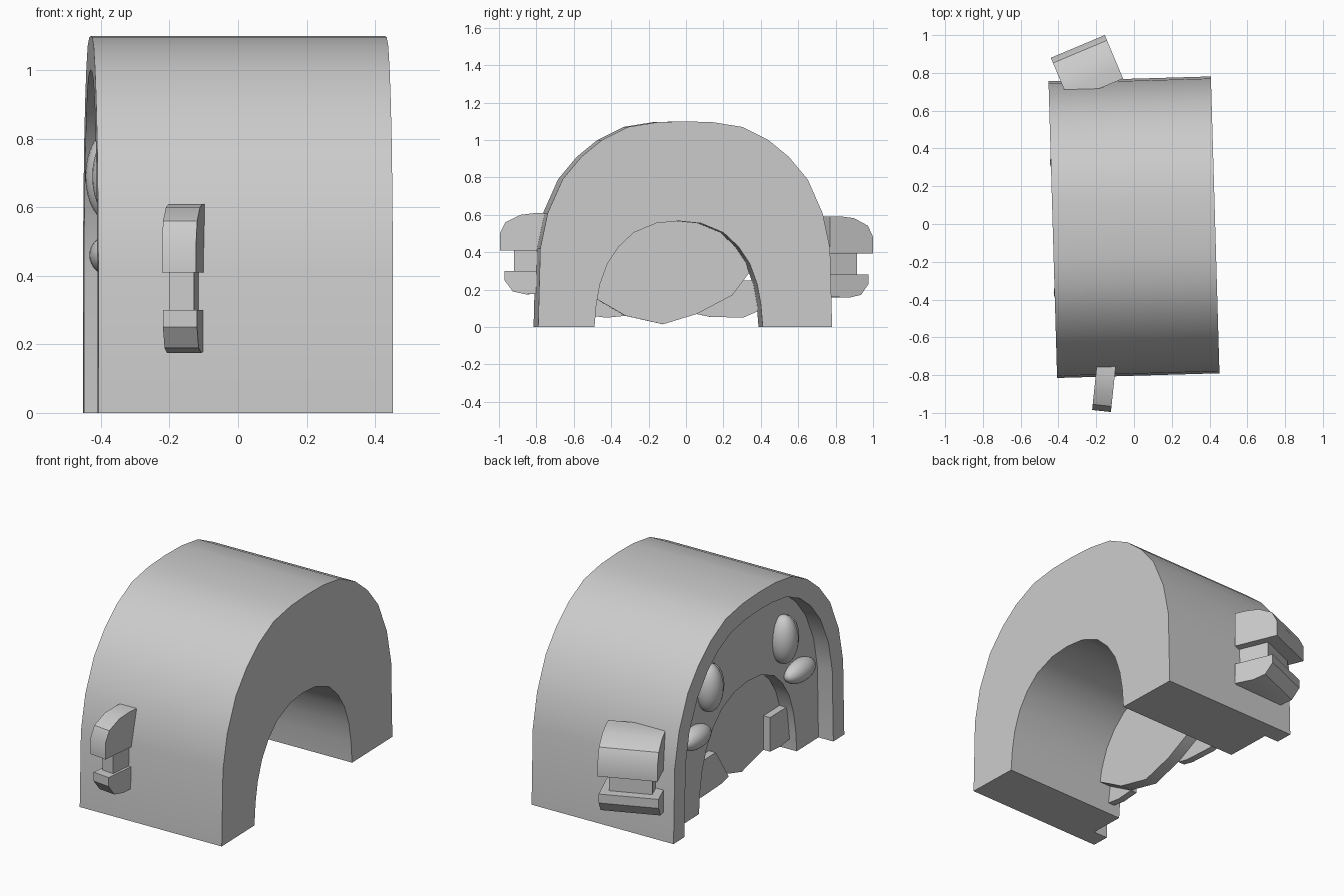
import bpy, bmesh, math
from mathutils import Matrix, Vector

if "Cube" in bpy.data.objects:
    bpy.data.objects.remove(bpy.data.objects["Cube"])

grey = bpy.data.materials.new("plain_grey")
grey.diffuse_color = (0.6, 0.6, 0.6, 1)
grey.use_nodes = True
grey.node_tree.nodes["Principled BSDF"].inputs["Base Color"].default_value = grey.diffuse_color
TURN = Matrix.Translation((0, -0.017, 0)) @ Matrix.Rotation(math.radians(1.66), 4, 'Z')


def finish(name, bm, matrix):
    bmesh.ops.recalc_face_normals(bm, faces=bm.faces)
    bm.transform(matrix)
    me = bpy.data.meshes.new(name)
    bm.to_mesh(me)
    bm.free()
    me.materials.append(grey)
    ob = bpy.data.objects.new(name, me)
    bpy.context.collection.objects.link(ob)
    bpy.ops.object.select_all(action='DESELECT')
    ob.select_set(True)
    bpy.context.view_layer.objects.active = ob
    bpy.ops.object.shade_smooth_by_angle(angle=math.radians(32))
    return ob


def add_prism(bm, pts, x0, x1):
    """Extrude a (y, z) outline along x."""
    a = [bm.verts.new((x0, y, z)) for y, z in pts]
    b = [bm.verts.new((x1, y, z)) for y, z in pts]
    bm.faces.new(a)
    bm.faces.new(b[::-1])
    for i in range(len(pts)):
        j = (i + 1) % len(pts)
        bm.faces.new((a[i], b[i], b[j], a[j]))


def arch(half, shift=0):
    """Mirror a half arch, listed from foot to crown."""
    return [(y + shift, z) for y, z in half] + [(shift - y, z) for y, z in half[-2::-1]]


outer = arch([(.786, 0), (.775, .42), (.735, .61), (.655, .79), (.555, .91),
              (.445, 1.0), (.305, 1.07), (.15, 1.095), (0, 1.1)])
recess = arch([(.685, 0), (.675, .4), (.64, .57), (.565, .73), (.475, .84),
               (.375, .92), (.255, .975), (.125, .995), (0, 1.0)])
tunnel = arch([(.45, 0), (.44, .12), (.42, .23), (.38, .34), (.32, .43),
               (.24, .505), (.12, .555), (0, .567)], -.035)

# Arched shell: outer skin, recessed face and open tunnel
FRONT, FACE, BACK = -.43, -.34, .43
bm = bmesh.new()


def loop(pts, x):
    return [bm.verts.new((x, y, z)) for y, z in pts]


def strip(a, b):
    for i in range(len(a) - 1):
        bm.faces.new((a[i], a[i + 1], b[i + 1], b[i]))


of, ob_ = loop(outer, FRONT), loop(outer, BACK)
rf, rb = loop(recess, FRONT), loop(recess, FACE)
tf, tb = loop(tunnel, FACE), loop(tunnel, BACK)
strip(of, ob_)
strip(rf, rb)
strip(tf, tb)
for a, b in ((of, rf), (rb, tf), (ob_, tb)):
    bm.faces.new(a + b[::-1])
for e in (0, -1):
    bm.faces.new((of[e], ob_[e], tb[e], tf[e], rb[e], rf[e]))
finish("arched_shell", bm, TURN)

# Faceted muzzle plate that closes the tunnel
bm = bmesh.new()
top = [p for p in tunnel if p[1] > .32]
add_prism(bm, top + [(-.49, .17), (-.3, .06), (-.1, .015), (.08, .07), (.27, .17), (.36, .29)],
          -.26, -.19)
finish("muzzle_plate", bm, TURN)

# Small jaw pieces in front of the muzzle plate
bm = bmesh.new()
add_prism(bm, [(.08, .07), (.15, .055), (.33, .05), (.41, .085), (.4, .25), (.2, .25)], -.3, -.26)
add_prism(bm, [(-.48, .06), (-.4, .05), (-.3, .06), (-.3, .25), (-.455, .25)], -.3, -.26)
finish("jaw_pieces", bm, TURN)


def ellipsoid(name, pos, size):
    bm = bmesh.new()
    bmesh.ops.create_uvsphere(bm, u_segments=24, v_segments=16, radius=1)
    finish(name, bm, TURN @ Matrix.Translation(pos) @ Matrix.Diagonal((*size, 1)))


# Eyes, eye rims and cheeks on the recessed face
for side, s in (("left", 1), ("right", -1)):
    ellipsoid(side + "_eye", (-.36, s * .345 + .01, .69), (.075, .075, .135))
    ellipsoid(side + "_eye_rim", (-.35, s * .345 - .03, .69), (.065, .065, .115))
    ellipsoid(side + "_cheek", (-.36, s * .48, .46), (.06, .12, .06))


def ear(name, x, y, angle, width, depth, lift):
    """Side clip: big rounded block, narrow neck and smaller lower block."""
    bm = bmesh.new()
    w = width / 2
    add_prism(bm, [(0, .41), (0, .5), (-.03, .56), (-.11, .6), (-.19, .61),
                   (-depth, .61), (-depth, .41)], -w, w)
    add_prism(bm, [(-.075, .3), (-.075, .41), (-depth, .41), (-depth, .3)], -w * .72, w * .72)
    add_prism(bm, [(-.025, .3), (-.025, .25), (-.07, .19), (-.14, .175),
                   (-depth, .18), (-depth, .3)], -w, w)
    finish(name, bm, Matrix.Translation((x, y, lift)) @ Matrix.Rotation(math.radians(angle), 4, 'Z'))


ear("front_ear", -.172, -.99, 174, .1, .25, 0)
ear("back_ear", -.2975, .94, 22.8, .31, .25, -.018)
